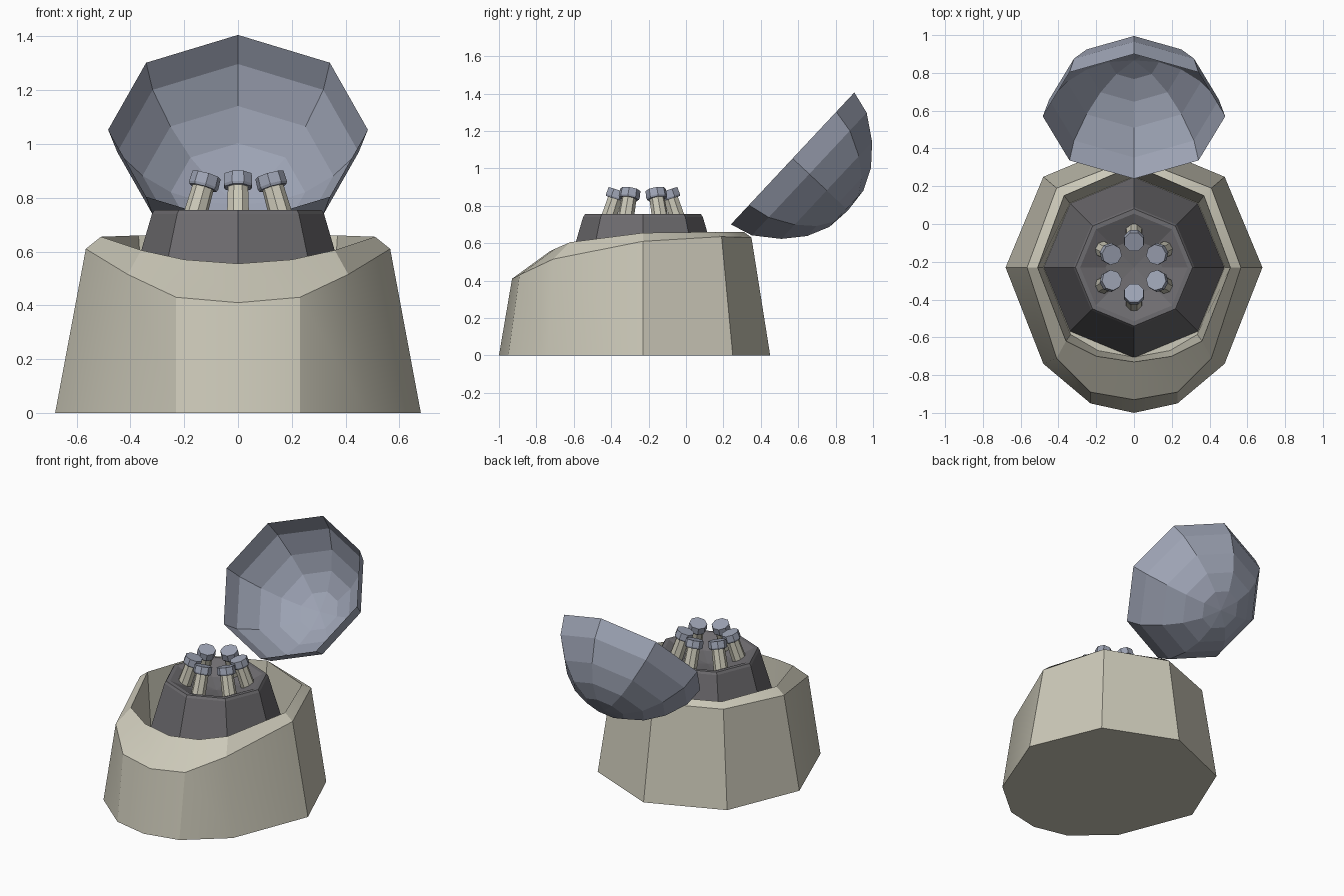
import bpy, bmesh, math
from mathutils import Vector, Matrix

if "Cube" in bpy.data.objects:
    bpy.data.objects.remove(bpy.data.objects["Cube"])

CY = -0.23  # y of the body axis


def material(name, rgb):
    m = bpy.data.materials.new(name)
    m.diffuse_color = (*rgb, 1)
    m.use_nodes = True
    m.node_tree.nodes["Principled BSDF"].inputs["Base Color"].default_value = m.diffuse_color
    return m


BEIGE = material("warm beige", (0.60, 0.58, 0.48))
BLUE = material("grey blue", (0.34, 0.37, 0.46))
DARK = material("dark grey", (0.155, 0.15, 0.16))


def loft(name, rings, mat, cap_start=False, cap_end=False, matrix=None):
    """Join closed rings of points with quads; a one-point ring becomes a tip."""
    bm = bmesh.new()
    loops = [[bm.verts.new(p) for p in r] for r in rings]
    for a, b in zip(loops, loops[1:]):
        n = len(a)
        for i in range(n):
            j = (i + 1) % n
            if len(b) == 1:
                bm.faces.new((a[i], a[j], b[0]))
            else:
                bm.faces.new((a[i], a[j], b[j], b[i]))
    if cap_start:
        bm.faces.new(loops[0][::-1])
    if cap_end:
        bm.faces.new(loops[-1])
    bmesh.ops.recalc_face_normals(bm, faces=bm.faces)
    if matrix:
        bm.transform(matrix)
    me = bpy.data.meshes.new(name)
    bm.to_mesh(me)
    bm.free()
    me.materials.append(mat)
    ob = bpy.data.objects.new(name, me)
    bpy.context.collection.objects.link(ob)
    return ob


def mirrored(half):
    """Right half from back (x=0) to front (x=0), completed to a full ring."""
    return half + [(-x, y, z) for x, y, z in half[-2:0:-1]]


def circle(r, z, n=8, cy=0.0, turn=0.0):
    return [(r * math.cos(2 * math.pi * i / n + turn),
             cy + r * math.sin(2 * math.pi * i / n + turn), z) for i in range(n)]


def smooth(ob, angle):
    bpy.ops.object.select_all(action='DESELECT')
    ob.select_set(True)
    bpy.context.view_layer.objects.active = ob
    bpy.ops.object.shade_smooth_by_angle(angle=math.radians(angle))


# base shell: bottom, outer top edge, sloping rim, inner wall
base_rings = [mirrored(h) for h in (
    [(0, 0.45, 0), (0.48, 0.25, 0), (0.68, CY, 0), (0.48, -0.74, 0),
     (0.23, -0.95, 0), (0, -1.0, 0)],
    [(0, 0.35, 0.63), (0.41, 0.19, 0.635), (0.566, CY, 0.61), (0.41, -0.71, 0.515),
     (0.23, -0.89, 0.43), (0, -0.93, 0.41)],
    [(0, 0.31, 0.66), (0.37, 0.15, 0.66), (0.51, CY, 0.655), (0.36, -0.62, 0.605),
     (0.20, -0.70, 0.57), (0, -0.73, 0.555)],
    [(0, 0.25, 0.2), (0.34, 0.11, 0.2), (0.48, CY, 0.2), (0.335, -0.585, 0.2),
     (0.19, -0.67, 0.2), (0, -0.705, 0.2)])]
base = loft("base_shell", base_rings, BEIGE, cap_start=True, cap_end=True)
smooth(base, 28.5)

# dark core: tapered drum with a thin lip and a shallow bowl on top
core_profile = [(0.478, 0.2), (0.32, 0.74), (0.31, 0.755), (0.285, 0.755), (0.15, 0.69)]
core_rings = [circle(r, z, cy=CY) for r, z in core_profile] + [[(0, CY, 0.67)]]
loft("core", core_rings, DARK)

# six pegs leaning inward, each with a wider cap
for k in range(6):
    place = (Matrix.Translation((0, CY, 0))
             @ Matrix.Rotation(math.radians(30 + 60 * k), 4, 'Z')
             @ Matrix.Translation((0.135, 0, 0.885))
             @ Matrix.Rotation(math.radians(-18), 4, 'Y'))
    t = math.pi / 8
    loft(f"peg_{k + 1}", [circle(0.046, -0.22, turn=t), circle(0.04, -0.03, turn=t)],
         BEIGE, True, True, place)
    loft(f"peg_cap_{k + 1}", [circle(0.053, -0.05, turn=t), circle(0.057, -0.04, turn=t),
                              circle(0.055, 0.0, turn=t)], BLUE, True, True, place)

# open lid: eight-sided thin bowl tipped back
a = math.atan2(0.705, 0.66)
lid_place = (Matrix.Translation((0, 0.57, 1.053))
             @ Matrix.Rotation(a, 4, 'X'))
lid_profile = [(0.483, 0), (0.449, -0.122), (0.355, -0.25), (0.25, -0.34), (0.132, -0.394)]
loft("lid", [circle(r, z) for r, z in lid_profile] + [[(0, 0, -0.406)]],
     BLUE, matrix=lid_place)
